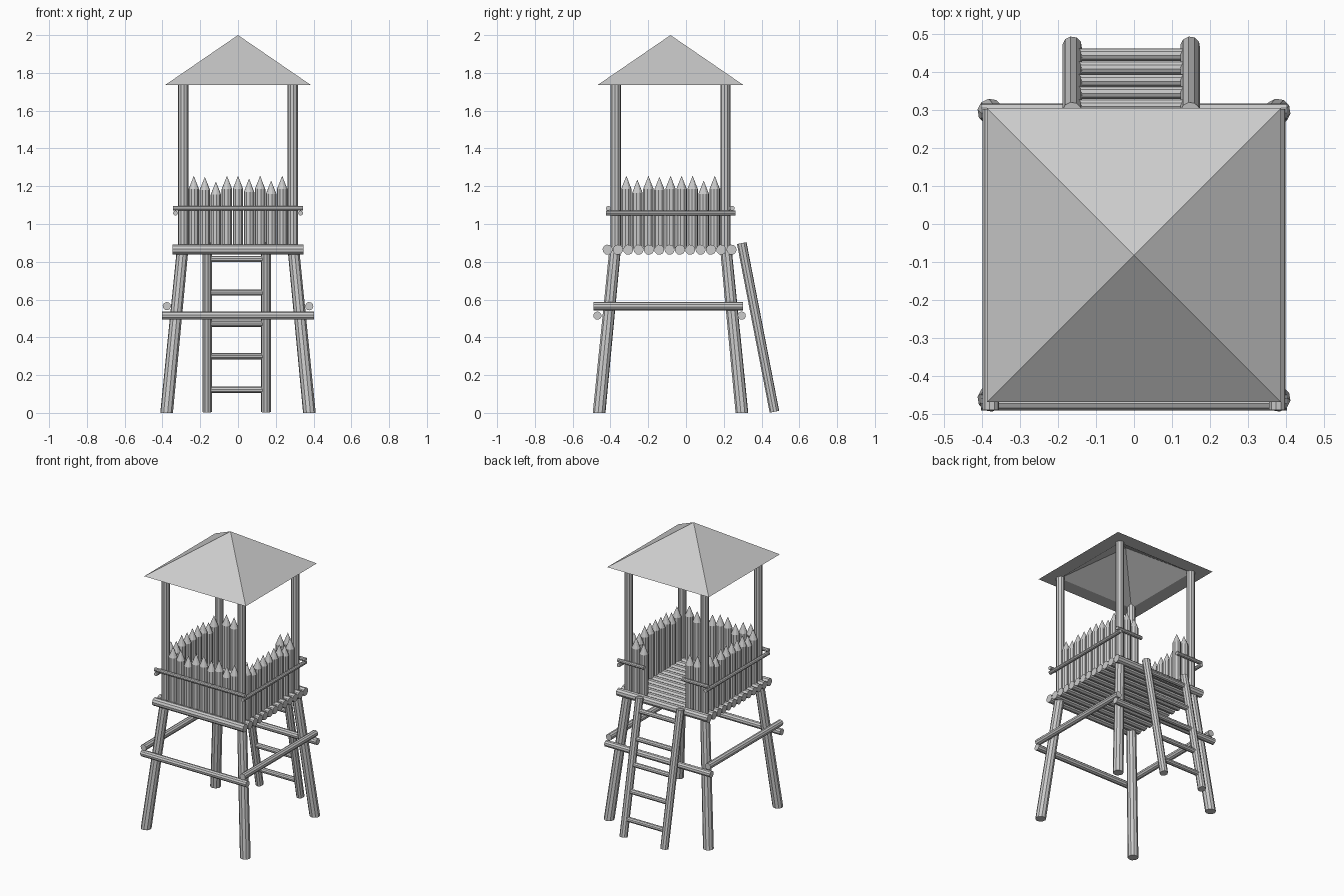
import bpy, bmesh, math
from mathutils import Vector

if "Cube" in bpy.data.objects:
    bpy.data.objects.remove(bpy.data.objects["Cube"])

CY = -0.082      # centre of the tower in y (ladder sits behind)
SIDES = 10


def make(name, bm):
    bmesh.ops.recalc_face_normals(bm, faces=bm.faces)
    me = bpy.data.meshes.new(name)
    bm.to_mesh(me)
    bm.free()
    ob = bpy.data.objects.new(name, me)
    bpy.context.collection.objects.link(ob)
    return ob


def log(name, p, q, r, r2=None, tip=0.0, level_ends=False):
    """Faceted log from p to q, optionally with a pointed tip or level-cut ends."""
    p, q = Vector(p), Vector(q)
    axis = (q - p).normalized()
    n = Vector((0, 0, 1)) if level_ends else axis
    u = n.orthogonal().normalized()
    v = n.cross(u)
    bm = bmesh.new()
    rings = []
    for c, rad in ((p, r), (q, r2 or r)):
        rings.append([bm.verts.new(c + rad * (u * math.cos(a) + v * math.sin(a)))
                      for a in (2 * math.pi * (i + 0.5) / SIDES for i in range(SIDES))])
    lo, hi = rings
    top = bm.verts.new(q + axis * tip) if tip else None
    for i in range(SIDES):
        j = (i + 1) % SIDES
        bm.faces.new((lo[i], lo[j], hi[j], hi[i]))
        if top:
            bm.faces.new((hi[i], hi[j], top))
    bm.faces.new(lo[::-1])
    if not top:
        bm.faces.new(hi)
    return make(name, bm)


# Splayed legs and upright roof posts
for sx in (-1, 1):
    for sy in (-1, 1):
        log("leg", (sx * 0.378, CY + sy * 0.378, 0), (sx * 0.294, CY + sy * 0.294, 0.86),
            0.034, 0.031, level_ends=True)
        log("roof_post", (sx * 0.29, CY + sy * 0.29, 0.86), (sx * 0.29, CY + sy * 0.29, 1.75), 0.027)

# Lower braces around the legs
for s in (-1, 1):
    y = CY - 0.005 + s * 0.382
    log("cross_brace", (-0.402, y, 0.515), (0.402, y, 0.515), 0.022)
    log("side_brace", (s * 0.377, CY - 0.012 - 0.396, 0.565), (s * 0.377, CY - 0.012 + 0.396, 0.565), 0.022)

# Platform floor of parallel logs
for i in range(13):
    y = CY - 0.005 + (i - 6) * 0.0547
    log("floor_log", (-0.346, y, 0.864), (0.346, y, 0.864), 0.027)

# Palisade stakes with pointed tops; the back keeps a gap for the ladder
front_tops = [1.255, 1.25, 1.225, 1.255, 1.255, 1.24, 1.255, 1.23, 1.255]
side_tops = [1.255, 1.235, 1.255, 1.25, 1.255, 1.255, 1.255, 1.23, 1.255]


def stake(x, y, top):
    log("stake", (x, y, 0.87), (x, y, top - 0.07), 0.028, tip=0.07)


for i in range(9):
    d = (i - 4) * 0.0585
    stake(d, CY - 0.29, front_tops[i])
    for s in (-1, 1):
        stake(s * 0.29, CY + d, side_tops[i])
    if abs(i - 4) > 2:
        stake(d, CY + 0.29, front_tops[i])

# Rails tying the stakes
log("front_rail", (-0.345, CY - 0.329, 1.083), (0.345, CY - 0.329, 1.083), 0.013)
for s in (-1, 1):
    log("back_rail", (s * 0.345, CY + 0.327, 1.083), (s * 0.145, CY + 0.327, 1.083), 0.013)
    log("side_rail", (s * 0.331, CY - 0.342, 1.058), (s * 0.331, CY + 0.345, 1.058), 0.013)

# Leaning ladder
foot, head = Vector((0, 0.468, 0.006)), Vector((0, 0.295, 0.899))
for x in (-0.163, 0.148):
    off = Vector((x, 0, 0))
    log("ladder_rail", foot + off, head + off, 0.026)
for z in (0.122, 0.30, 0.472, 0.637, 0.815):
    c = foot.lerp(head, (z - foot.z) / (head.z - foot.z))
    log("ladder_rung", (-0.158, c.y, z), (0.143, c.y, z), 0.017)

# Hollow pyramid roof with a flat eave band underneath
bm = bmesh.new()
square = ((-1, -1), (1, -1), (1, 1), (-1, 1))
outer, inner = [[bm.verts.new((h * x, CY + h * y, 1.735)) for x, y in square] for h in (0.387, 0.292)]
apex_out = bm.verts.new((0, CY, 2.0))
apex_in = bm.verts.new((0, CY, 1.935))
for i in range(4):
    j = (i + 1) % 4
    bm.faces.new((outer[i], outer[j], apex_out))
    bm.faces.new((inner[j], inner[i], apex_in))
    bm.faces.new((outer[j], outer[i], inner[i], inner[j]))
make("roof", bm)
